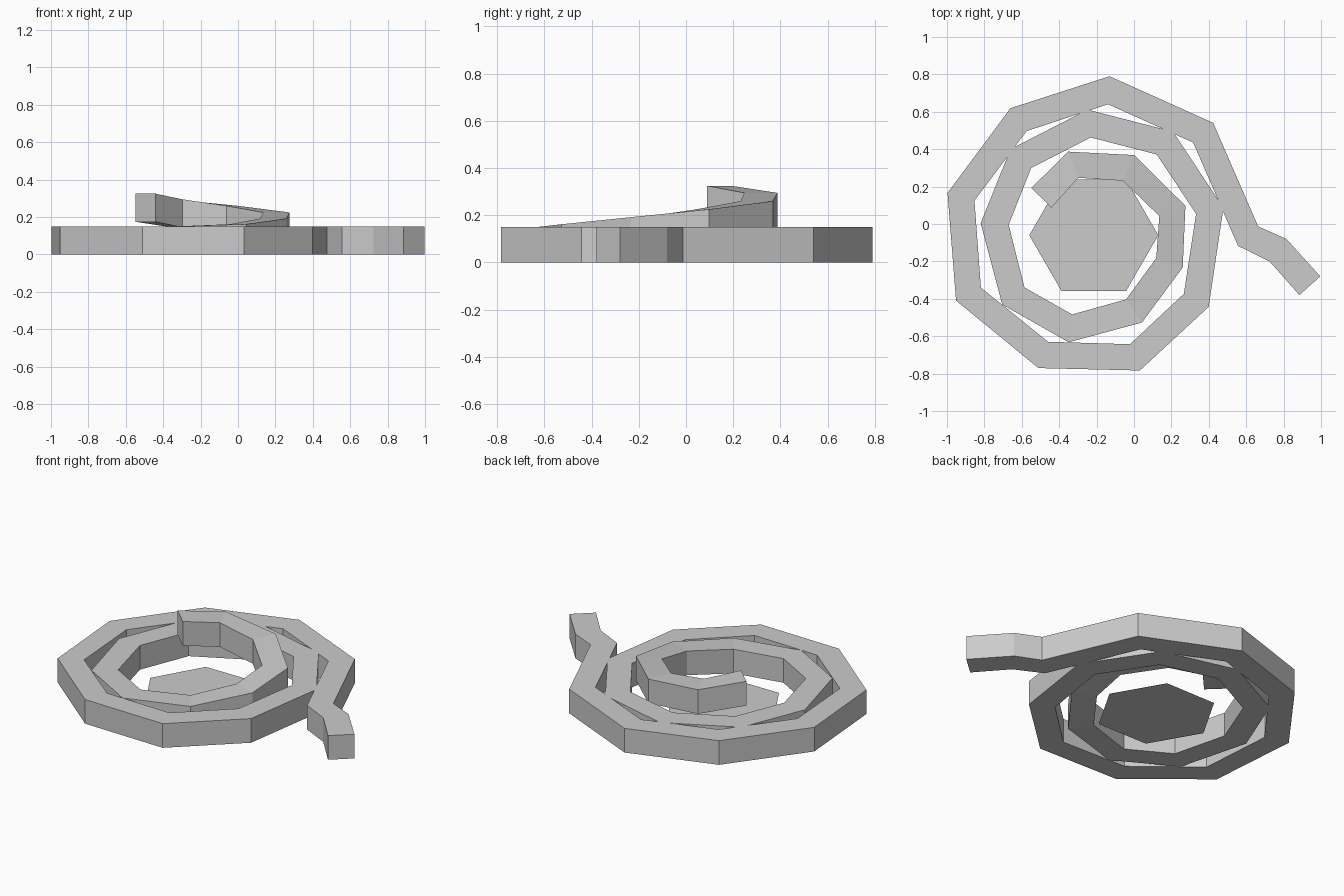
import bpy, bmesh, math
from mathutils import Vector

if "Cube" in bpy.data.objects:
    bpy.data.objects.remove(bpy.data.objects["Cube"])

grey = bpy.data.materials.new("plain grey")
grey.diffuse_color = (0.6, 0.6, 0.6, 1)
grey.use_nodes = True
grey.node_tree.nodes["Principled BSDF"].inputs["Base Color"].default_value = grey.diffuse_color

WIDTH, HEIGHT = 0.15, 0.15

# centreline of the coil, from the loose tail inwards
path = [Vector(p) for p in (
    (0.94, -0.33), (0.77, -0.14), (0.61, -0.065),                      # tail
    (0.37, 0.488), (-0.135, 0.715), (-0.617, 0.558), (-0.925, 0.145),  # outer turn
    (-0.885, -0.375), (-0.485, -0.70), (0.005, -0.713), (0.333, -0.408),
    (0.405, 0.07), (0.165, 0.433), (-0.24, 0.537), (-0.605, 0.35),     # middle turn
    (-0.745, 0.0), (-0.645, -0.385), (-0.34, -0.558),
    (0.0, -0.465), (0.19, -0.207), (0.205, 0.07),                      # rising turn
    (-0.03, 0.30), (-0.325, 0.317), (-0.495, 0.14))]
rise = [0.012, 0.042, 0.075, 0.11, 0.145, 0.175]
lift = [0.0] * (len(path) - len(rise)) + rise


def finish(bm, name):
    mesh = bpy.data.meshes.new(name)
    bm.to_mesh(mesh)
    bm.free()
    mesh.materials.append(grey)
    obj = bpy.data.objects.new(name, mesh)
    bpy.context.collection.objects.link(obj)


# coiled rope: a square section swept along the path with mitred corners
bm = bmesh.new()
rings = []
for i, p in enumerate(path):
    before = (p - path[i - 1]).normalized() if i else Vector((0, 0))
    after = (path[i + 1] - p).normalized() if i < len(path) - 1 else Vector((0, 0))
    along = (before + after).normalized()
    side = Vector((along.y, -along.x)) * WIDTH / 2
    corners = [(p + side, 0), (p - side, 0), (p - side, HEIGHT), (p + side, HEIGHT)]
    rings.append([bm.verts.new((c.x, c.y, lift[i] + z)) for c, z in corners])
for a, b in zip(rings, rings[1:]):
    for k in range(4):
        n = (k + 1) % 4
        bm.faces.new((a[k], a[n], b[n], b[k]))
bm.faces.new(rings[0])
bm.faces.new(rings[-1])
bmesh.ops.recalc_face_normals(bm, faces=bm.faces)
finish(bm, "coiled_rope")

# flat hexagonal sheet on the ground inside the coil
bm = bmesh.new()
bm.faces.new([bm.verts.new((-0.215 + 0.345 * math.cos(math.radians(60 * k)),
                            -0.06 + 0.345 * math.sin(math.radians(60 * k)), 0))
              for k in range(6)])
finish(bm, "centre_sheet")
